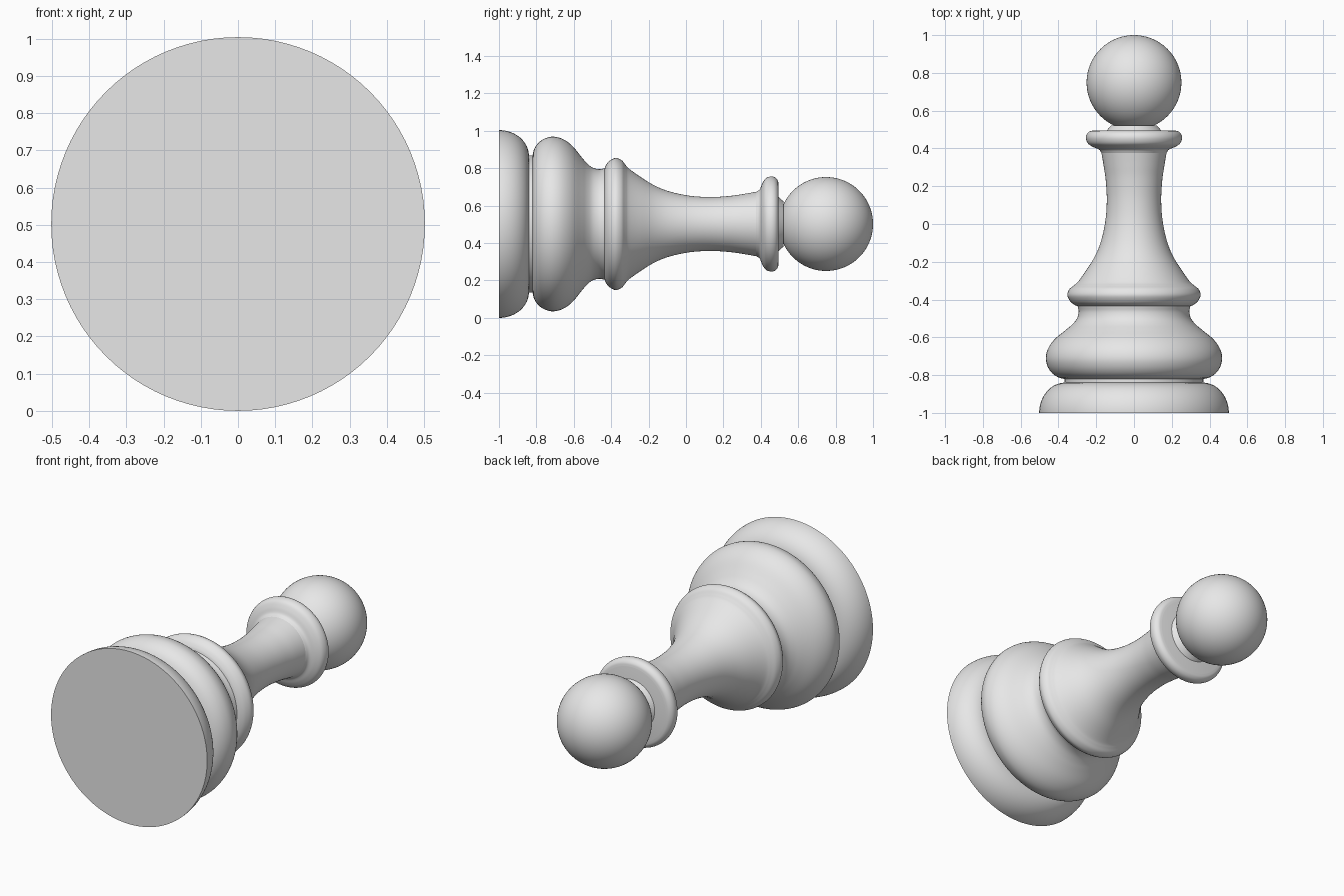
import bpy, bmesh, math
from mathutils import Vector

AXIS_Z = 0.502   # height of the lathe axis
SEGMENTS = 96

cube = bpy.data.objects.get("Cube")
if cube:
    bpy.data.objects.remove(cube, do_unlink=True)

grey = bpy.data.materials.new("light grey")
grey.use_nodes = True
colour = (0.8, 0.8, 0.8, 1.0)
grey.diffuse_color = colour
grey.node_tree.nodes["Principled BSDF"].inputs["Base Color"].default_value = colour


def smooth_profile(points, steps=5):
    """Catmull-Rom curve through (y, radius) points."""
    p = [Vector(q) for q in points]
    p = [2 * p[0] - p[1]] + p + [2 * p[-1] - p[-2]]
    out = []
    for a, b, c, d in zip(p, p[1:], p[2:], p[3:]):
        for i in range(steps):
            t = i / steps
            out.append(0.5 * (2 * b + (c - a) * t + (2 * a - 5 * b + 4 * c - d) * t ** 2
                              + (3 * b - a - 3 * c + d) * t ** 3))
    return out + [p[-2]]


def lathe(name, profile):
    """Turn a profile around the lengthwise axis into a closed solid."""
    profile = [Vector(q) for q in profile]
    ends = [Vector((profile[0].x, 0)), Vector((profile[-1].x, 0))]
    profile = [ends[0]] + profile + [ends[1]]
    bm = bmesh.new()
    verts = [bm.verts.new((q.y, q.x, AXIS_Z)) for q in profile]
    edges = [bm.edges.new(pair) for pair in zip(verts, verts[1:])]
    bmesh.ops.spin(bm, geom=verts + edges, cent=(0, 0, AXIS_Z), axis=(0, 1, 0),
                   angle=math.tau, steps=SEGMENTS)
    bmesh.ops.remove_doubles(bm, verts=bm.verts, dist=0.0001)
    bmesh.ops.recalc_face_normals(bm, faces=bm.faces)
    mesh = bpy.data.meshes.new(name)
    bm.to_mesh(mesh)
    bm.free()
    mesh.materials.append(grey)
    obj = bpy.data.objects.new(name, mesh)
    bpy.context.collection.objects.link(obj)
    bpy.ops.object.select_all(action="DESELECT")
    obj.select_set(True)
    bpy.context.view_layer.objects.active = obj
    bpy.ops.object.shade_smooth_by_angle(angle=math.radians(35))


# Rounded foot: a quarter ellipse
lathe("foot", [(-1 + 0.16 * math.sin(a), 0.365 + 0.137 * math.cos(a))
               for a in (math.pi / 2 * i / 20 for i in range(21))])

# Narrow groove between foot and body
lathe("groove", [(-0.84, 0.367), (-0.82, 0.367)])

# Bulging body that narrows to a waist
lathe("body", smooth_profile([
    (-0.82, 0.37), (-0.812, 0.4), (-0.79, 0.433), (-0.755, 0.457), (-0.71, 0.467),
    (-0.66, 0.455), (-0.61, 0.42), (-0.56, 0.36), (-0.53, 0.325), (-0.5, 0.302),
    (-0.465, 0.293), (-0.435, 0.298)]))

# Ring and flared stem in one turning
lathe("ring_and_stem", smooth_profile([
    (-0.435, 0.298), (-0.428, 0.315), (-0.41, 0.337), (-0.377, 0.353), (-0.345, 0.342),
    (-0.325, 0.318), (-0.305, 0.296), (-0.245, 0.253), (-0.167, 0.205), (-0.085, 0.173),
    (0.02, 0.151), (0.13, 0.144), (0.235, 0.15), (0.31, 0.161), (0.375, 0.172)]))

# Collar disc with a flat top
lathe("collar", smooth_profile([
    (0.375, 0.172), (0.394, 0.185), (0.407, 0.215), (0.425, 0.243), (0.452, 0.254),
    (0.475, 0.25), (0.49, 0.235), (0.495, 0.215)]))

# Short neck and round head
lathe("neck", [(0.495, 0.145), (0.522, 0.12)])
HEAD = 0.251
lathe("head", [(1 - HEAD - HEAD * math.cos(a), HEAD * math.sin(a))
               for a in (math.pi * i / 48 for i in range(1, 48))]
      + [(1, 0)])
